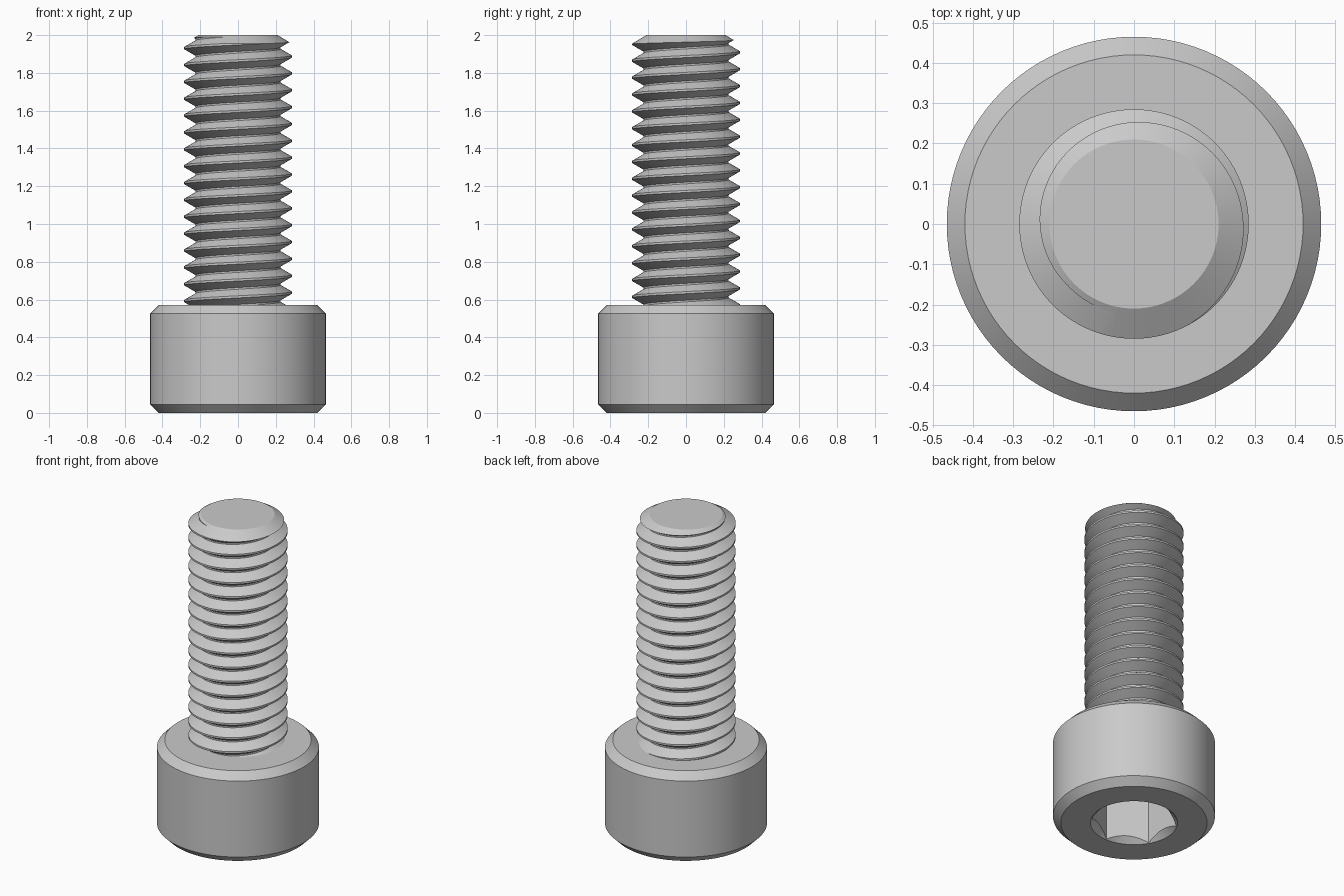
import bpy, bmesh, math

if "Cube" in bpy.data.objects:
    bpy.data.objects.remove(bpy.data.objects["Cube"])

SEGMENTS = 96
PITCH = 2 / 7 * 5 / 16
CREST_R, ROOT_R = 0.285, 0.225
HEAD_R, HEAD_TOP, CHAMFER = 0.465, 0.571, 0.045
TIP_R, TIP_SLOPE = 0.21, 0.6

steel = bpy.data.materials.new("grey_steel")
steel.use_nodes = True
grey = (0.59, 0.59, 0.59, 1)
steel.diffuse_color = grey
steel.node_tree.nodes["Principled BSDF"].inputs["Base Color"].default_value = grey


def finish(bm, name):
    bmesh.ops.recalc_face_normals(bm, faces=bm.faces)
    mesh = bpy.data.meshes.new(name)
    bm.to_mesh(mesh)
    bm.free()
    mesh.materials.append(steel)
    obj = bpy.data.objects.new(name, mesh)
    bpy.context.collection.objects.link(obj)
    return obj


def lathe(name, profile, sides=SEGMENTS, start=0):
    """Solid of revolution from (radius, height) points, with flat ends."""
    bm = bmesh.new()
    rings = []
    for r, z in profile:
        angles = [start + math.tau * i / sides for i in range(sides)]
        rings.append([bm.verts.new((r * math.cos(a), r * math.sin(a), z)) for a in angles])
    for low, high in zip(rings, rings[1:]):
        for i in range(sides):
            j = (i + 1) % sides
            bm.faces.new((low[i], low[j], high[j], high[i]))
    bm.faces.new(rings[0])
    bm.faces.new(rings[-1])
    return finish(bm, name)


def boolean(obj, cutter, operation):
    cutter.hide_render = True
    mod = obj.modifiers.new("cut", "BOOLEAN")
    mod.operation = operation
    mod.solver = "EXACT"
    mod.object = cutter
    bpy.context.view_layer.objects.active = obj
    bpy.ops.object.modifier_apply(modifier=mod.name)
    bpy.data.objects.remove(cutter)


def smooth(obj):
    bpy.ops.object.select_all(action="DESELECT")
    obj.select_set(True)
    bpy.context.view_layer.objects.active = obj
    bpy.ops.object.shade_smooth_by_angle(angle=math.radians(25))


def helical_rod(name, crest_z, turns):
    """Right-handed thread; each turn has a narrow crest, two flanks and a flat root."""
    bm = bmesh.new()
    half_crest = PITCH / 16
    flank = (CREST_R - ROOT_R) * math.tan(math.radians(30))
    profile = [(CREST_R, -half_crest), (CREST_R, half_crest),
               (ROOT_R, half_crest + flank), (ROOT_R, PITCH - half_crest - flank)]
    count = len(profile)
    rows = count * turns + 1
    columns = []
    for i in range(SEGMENTS):
        a = math.tau * i / SEGMENTS
        column = []
        # The first column carries one more turn, to close the seam
        for k in range(rows + (count if i == 0 else 0)):
            r, dz = profile[k % count]
            z = crest_z + dz + PITCH * (k // count + i / SEGMENTS)
            column.append(bm.verts.new((r * math.cos(a), r * math.sin(a), z)))
        columns.append(column)
    columns.append(columns[0][count:])
    for left, right in zip(columns, columns[1:]):
        for k in range(rows - 1):
            bm.faces.new((left[k], right[k], right[k + 1], left[k + 1]))
    # Close both ragged ends with a fan around the axis
    open_edges = [e for e in bm.edges if e.is_boundary]
    middle = crest_z + PITCH * turns / 2
    low = bm.verts.new((0, 0, crest_z + PITCH / 2))
    high = bm.verts.new((0, 0, crest_z + PITCH * (turns + 0.5)))
    for e in open_edges:
        tip = low if e.verts[0].co.z < middle else high
        bm.faces.new((e.verts[0], e.verts[1], tip))
    return finish(bm, name)


# Cylindrical head with chamfered rims
head = lathe("head", [
    (HEAD_R - CHAMFER, 0), (HEAD_R, CHAMFER),
    (HEAD_R, HEAD_TOP - CHAMFER), (HEAD_R - CHAMFER, HEAD_TOP)])

# Hexagonal key socket, corners toward the front and back, with a countersunk mouth
hexagon = lathe("socket_cutter", [(0.247, -0.1), (0.247, 0.286)], 6, math.pi / 6)
boolean(head, hexagon, "DIFFERENCE")
boolean(head, lathe("countersink_cutter", [(0.27, -0.02), (0.2, 0.05)]), "DIFFERENCE")
smooth(head)

# Threaded shank, trimmed flat with a shallow conical tip
shank = helical_rod("threaded_shank", 1.976 - 18 * PITCH, 20)
trim_r = 0.4
boolean(shank, lathe("tip_trimmer", [
    (trim_r, HEAD_TOP - 0.03), (trim_r, 2 - (trim_r - TIP_R) * TIP_SLOPE), (TIP_R, 2)]), "INTERSECT")
smooth(shank)
